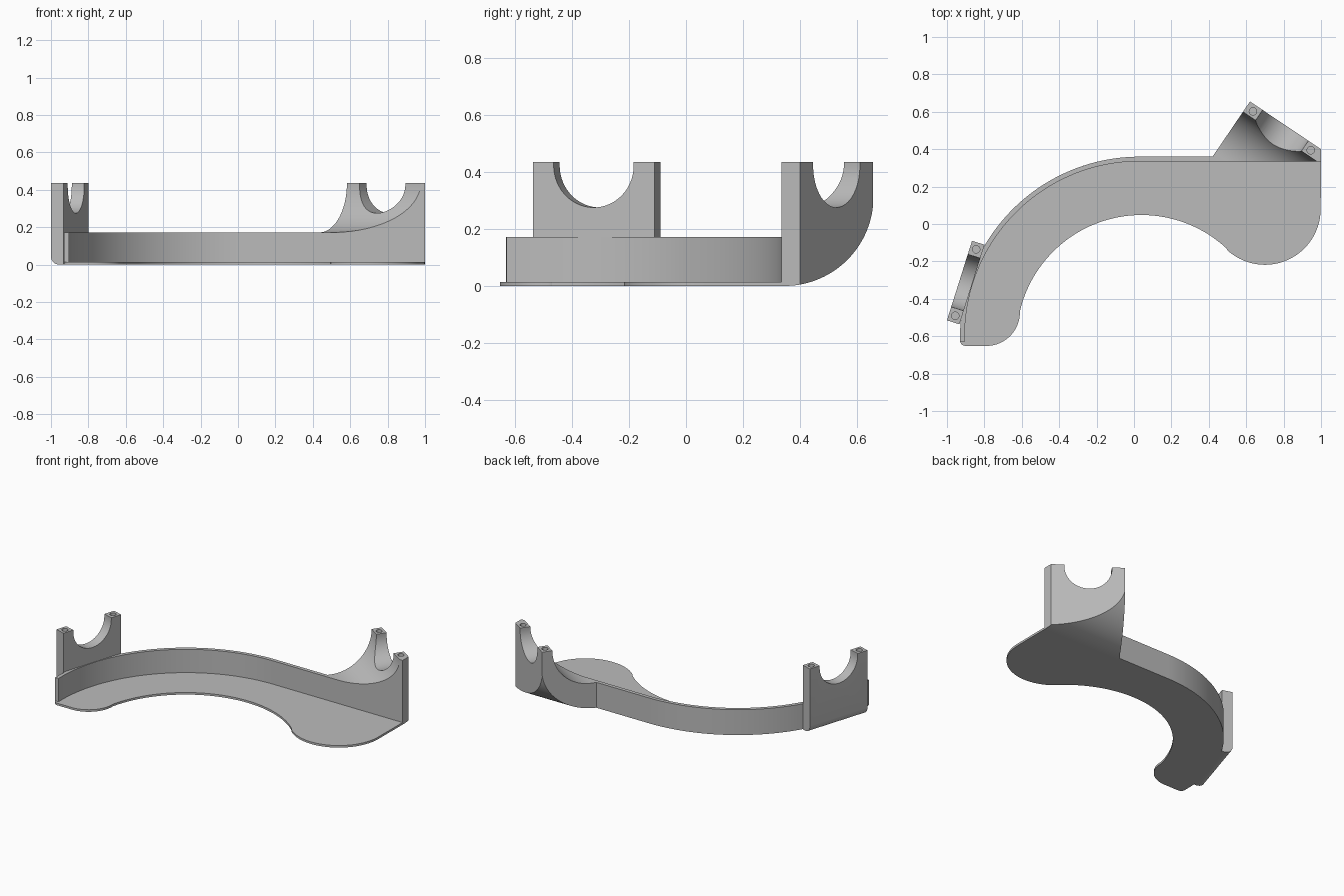
import bpy, bmesh, math
from mathutils import Vector

cube = bpy.data.objects.get("Cube")
if cube:
    bpy.data.objects.remove(cube, do_unlink=True)

grey = bpy.data.materials.new("plain grey")
grey.use_nodes = True
grey.diffuse_color = (0.5, 0.5, 0.5, 1)
grey.node_tree.nodes["Principled BSDF"].inputs["Base Color"].default_value = (0.5, 0.5, 0.5, 1)

X, Y, Z = Vector((1, 0, 0)), Vector((0, 1, 0)), Vector((0, 0, 1))
PLATE, WALL, TOP = 0.014, 0.172, 0.435
INNER = 0.335


def arc(cx, cy, r, start, end, n=24):
    """Points on an arc, angles in degrees."""
    steps = [math.radians(start + (end - start) * i / n) for i in range(n + 1)]
    return [(cx + r * math.cos(a), cy + r * math.sin(a)) for a in steps]


def prism(name, outline, origin, a, b, sweep):
    """Sweep an outline drawn on axes a, b along a vector."""
    bm = bmesh.new()
    verts = [bm.verts.new(Vector(origin) + a * p + b * q) for p, q in outline]
    face = bm.faces.new(verts)
    moved = bmesh.ops.extrude_face_region(bm, geom=[face])["geom"]
    bmesh.ops.translate(bm, vec=sweep, verts=[v for v in moved if isinstance(v, bmesh.types.BMVert)])
    bmesh.ops.remove_doubles(bm, verts=bm.verts, dist=0.0001)
    bmesh.ops.recalc_face_normals(bm, faces=bm.faces)
    mesh = bpy.data.meshes.new(name)
    bm.to_mesh(mesh)
    bm.free()
    mesh.materials.append(grey)
    obj = bpy.data.objects.new(name, mesh)
    bpy.context.collection.objects.link(obj)
    return obj


def boolean(obj, tool, operation="DIFFERENCE"):
    """Apply a boolean and discard the tool."""
    mod = obj.modifiers.new("cut", "BOOLEAN")
    mod.object, mod.operation, mod.solver = tool, operation, "EXACT"
    bpy.context.view_layer.objects.active = obj
    bpy.ops.object.modifier_apply(modifier=mod.name)
    bpy.data.objects.remove(tool, do_unlink=True)


def smooth(obj):
    bpy.ops.object.select_all(action="DESELECT")
    obj.select_set(True)
    bpy.context.view_layer.objects.active = obj
    bpy.ops.object.shade_smooth_by_angle(angle=math.radians(25))


def cut_saddle(obj, mid, along, inward):
    """Cut the round cradle and the two screw holes."""
    r, cz = 0.147, 0.422
    notch = [(r, TOP + 0.1)] + arc(0, cz, r, 0, -180, 48) + [(-r, TOP + 0.1)]
    boolean(obj, prism("notch_cutter", notch, mid - inward * 0.2, along, Z, inward * 0.8))
    for side in (-1, 1):
        spot = mid + along * side * 0.186 + inward * 0.035 + Z * (TOP - 0.12)
        ring = arc(0, 0, 0.02, 0, 360, 24)[:-1]
        boolean(obj, prism("hole_cutter", ring, spot, X, Y, Z * 0.2))


# Floor plate with the rounded lobe
floor = [(1, INNER), (0.42, INNER), (0.42, 0.36)]
floor += arc(0.03, -0.6, 0.96, 90, 181, 64)
floor += arc(-0.9, -0.622, 0.03, 180, 270, 8)
floor += arc(-0.79, -0.472, 0.18, 270, 360, 20)
floor += arc(0.04, -0.62, 0.668, 167, 47, 64)
floor += arc(0.70, 0.08, 0.298, 227, 360, 48)
smooth(prism("floor_plate", floor, (0, 0, 0), X, Y, Z * PLATE))

# Curved upright wall
wall = [(0.42, INNER), (0.42, 0.36)] + arc(0.03, -0.6, 0.96, 90, 181.8, 64)
wall += arc(0.03, -0.6, 0.935, 181.8, 90, 64)
smooth(prism("curved_wall", wall, (0, 0, PLATE), X, Y, Z * (WALL - PLATE)))

# Cradle at the right end, with a rounded lower outer edge
along = Vector((0.134, 0.425, 0)).normalized()
inward = Vector((along.y, -along.x, 0))
mid = Vector((-0.933, -0.3025, 0))
side = [(0.07, 0), (0.07, TOP), (0, TOP)] + arc(0.045, 0.045, 0.045, 180, 270, 12)
cradle = prism("right_cradle", side, mid - along * 0.223, inward, Z, along * 0.446)
cut_saddle(cradle, mid, along, inward)
smooth(cradle)

# Cradle at the left end: plan shape trimmed by a swept top and a round underside
along = Vector((0.38, -0.255, 0)).normalized()
inward = Vector((along.y, -along.x, 0))
mid = Vector((0.81, 0.5275, 0))
plan = [(0.62, 0.655), (1, 0.4), (1, INNER), (0.42, INNER), (0.42, 0.36)]
cradle = prism("left_cradle", plan, (0, 0, 0), X, Y, Z * TOP)
sweep = [(-0.1, -0.1), (-0.1, TOP + 0.1), (0.067, TOP + 0.1)]
sweep += arc(0.33, TOP, TOP - WALL, 180, 270, 32) + [(0.8, WALL), (0.8, -0.1)]
boolean(cradle, prism("top_trim", sweep, mid - along, inward, Z, along * 2), "INTERSECT")
under = [(0.2, 0.6), (0.2, 0)] + arc(0.345, 0.312, 0.312, 270, 360, 40) + [(0.657, 0.6)]
boolean(cradle, prism("under_trim", under, (0.2, 0, 0), Y, Z, X), "INTERSECT")
cut_saddle(cradle, mid, along, inward)
smooth(cradle)
